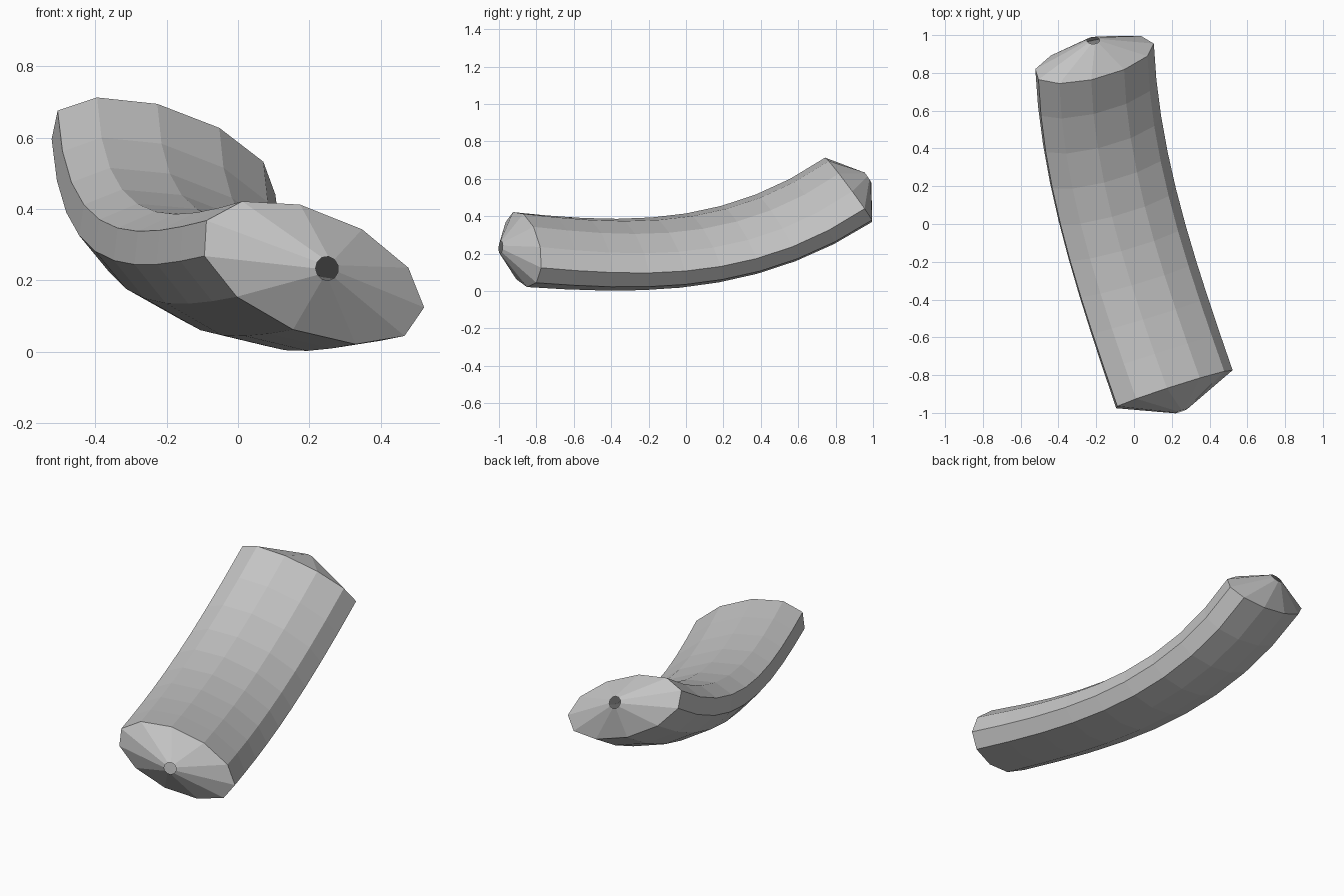
import bpy, bmesh, math
from mathutils import Vector
from mathutils.geometry import interpolate_bezier

cube = bpy.data.objects.get("Cube")
if cube:
    bpy.data.objects.remove(cube, do_unlink=True)

SIDES = 11
RINGS = 10
HOLE_RADIUS = 0.034

# Spine ends, the directions the spine runs there, and the two radii of each end ring
front, back = Vector((0.209, -0.874, 0.223)), Vector((-0.211, 0.872, 0.54))
front_dir, back_dir = Vector((-0.346, 1, -0.088)), Vector((-0.04, 1, 0.67))
front_wide, back_wide = Vector((0.313, 0.1, -0.099)), Vector((0.316, 0.083, -0.1))
front_tall, back_tall = Vector((0.01, 0.019, 0.177)), Vector((0.03, -0.098, 0.142))
reach = (back - front).y / 3

mat = bpy.data.materials.new("plain grey")
mat.use_nodes = True
grey = (0.55, 0.55, 0.55, 1)
mat.diffuse_color = grey
mat.node_tree.nodes["Principled BSDF"].inputs["Base Color"].default_value = grey

bm = bmesh.new()


def ring(centre, wide, tall):
    """Add one closed loop of vertices."""
    angles = [math.tau * i / SIDES for i in range(SIDES)]
    return [bm.verts.new(centre + wide * math.cos(a) + tall * math.sin(a)) for a in angles]


def tip(centre, axis, wide):
    """Add the small round opening at the point of an end cone."""
    across = wide.normalized() * HOLE_RADIUS
    up = across.cross(Vector((0, 1, 0)) if axis is None else axis).normalized() * HOLE_RADIUS
    if up.z < 0:
        up = -up
    return ring(centre, across, up)


# Curved oval body, with a cone leading to an opening at each end
path = interpolate_bezier(front, front + front_dir * reach, back - back_dir * reach, back, RINGS)
loops = [tip(front - front_dir * 0.117, front_dir, front_wide)]
for i, point in enumerate(path):
    t = i / (RINGS - 1)
    loops.append(ring(point, front_wide.lerp(back_wide, t), front_tall.lerp(back_tall, t)))
loops.append(tip(back + back_dir * 0.1, back_dir, back_wide))

for a, b in zip(loops, loops[1:]):
    for i in range(SIDES):
        j = (i + 1) % SIDES
        bm.faces.new((a[i], a[j], b[j], b[i]))
bmesh.ops.recalc_face_normals(bm, faces=bm.faces)

mesh = bpy.data.meshes.new("curved_body")
bm.to_mesh(mesh)
bm.free()
mesh.materials.append(mat)
body = bpy.data.objects.new("curved_body", mesh)
bpy.context.collection.objects.link(body)
